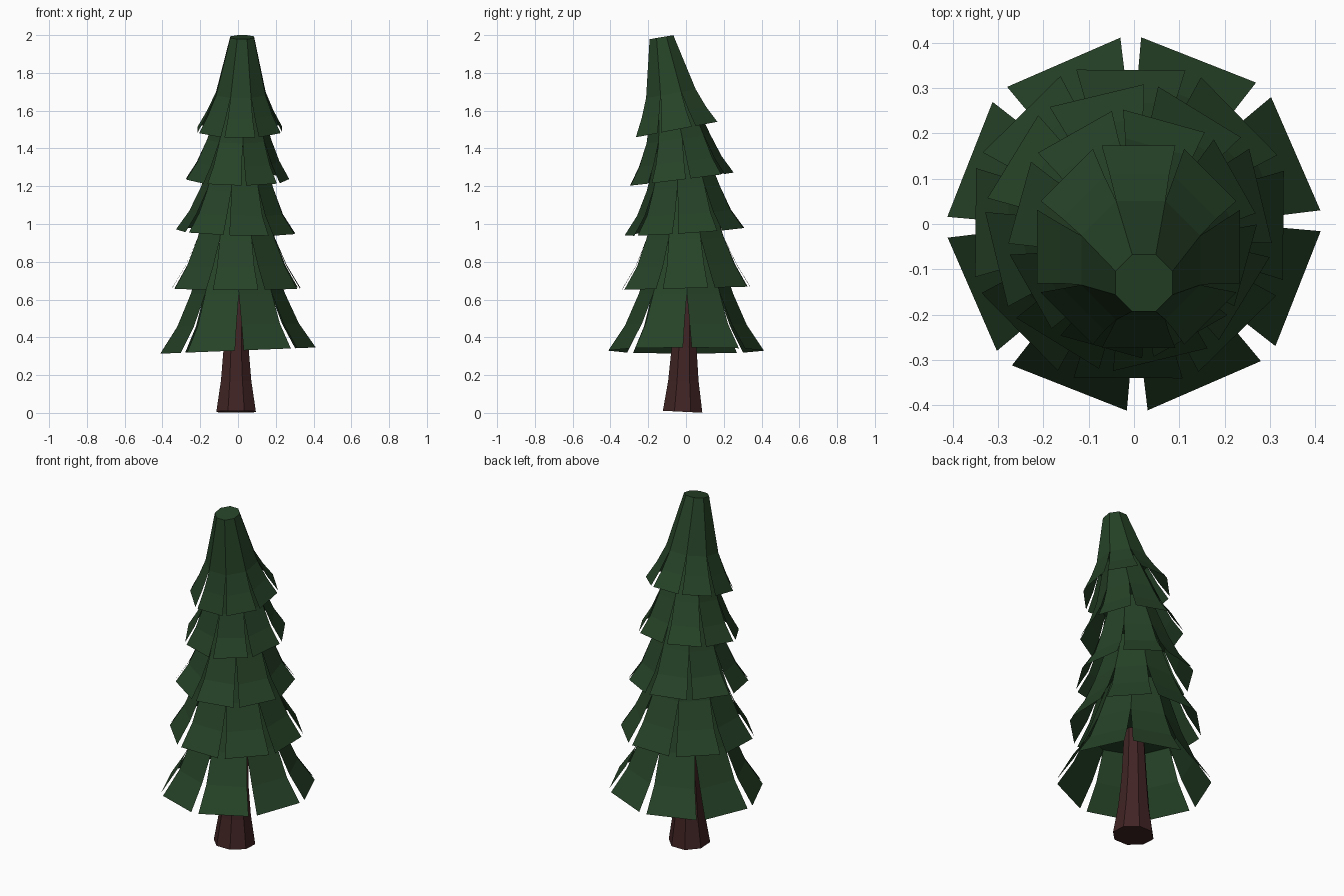
import bpy
import bmesh
import math

if "Cube" in bpy.data.objects:
    bpy.data.objects.remove(bpy.data.objects["Cube"])


def make_material(name, color):
    mat = bpy.data.materials.new(name)
    mat.diffuse_color = (*color, 1.0)
    mat.use_nodes = True
    mat.node_tree.nodes["Principled BSDF"].inputs["Base Color"].default_value = mat.diffuse_color
    return mat


GREEN = make_material("needle_green", (0.019, 0.054, 0.020))
BROWN = make_material("bark_brown", (0.052, 0.017, 0.017))
SIDES = 8


def ring_point(ring, angle):
    """Point on a tilted ring (cx, cy, z, radius, slope_x, slope_y)."""
    cx, cy, z, r, sx, sy = ring
    dx, dy = r * math.cos(angle), r * math.sin(angle)
    return (cx + dx, cy + dy, z + sx * dx + sy * dy)


def add_ring(bm, ring, turn):
    return [bm.verts.new(ring_point(ring, math.radians(turn) + i * math.tau / SIDES))
            for i in range(SIDES)]


def bridge(bm, low, high):
    for i in range(SIDES):
        j = (i + 1) % SIDES
        bm.faces.new((low[i], low[j], high[j], high[i]))


def finish(bm, name, mat):
    mesh = bpy.data.meshes.new(name)
    bm.to_mesh(mesh)
    bm.free()
    mesh.materials.append(mat)
    obj = bpy.data.objects.new(name, mesh)
    bpy.context.collection.objects.link(obj)
    return obj


def make_trunk():
    bm = bmesh.new()
    rings = [add_ring(bm, r, 22.5) for r in (
        (-0.01, -0.018, 0.006, 0.113, 0.0, -0.05),
        (-0.01, -0.014, 0.17, 0.087, 0, 0),
        (-0.01, -0.010, 0.35, 0.071, 0, 0),
        (0.0, 0.0, 0.63, 0.055, 0, 0))]
    for low, high in zip(rings, rings[1:]):
        bridge(bm, low, high)
    bm.faces.new(rings[0][::-1])
    bm.faces.new(rings[-1])
    finish(bm, "trunk", BROWN)


def make_tier(name, turn, gap, tip, kink, neck, top):
    """Closed eight-sided cone with eight split flaps flaring from its base."""
    bm = bmesh.new()
    neck_ring = add_ring(bm, neck, turn)
    top_ring = add_ring(bm, top, turn)
    bridge(bm, neck_ring, top_ring)
    bm.faces.new(top_ring)
    bm.faces.new(neck_ring[::-1])
    # Flaps: the gap between neighbours opens toward the tips
    for i in range(SIDES):
        j = (i + 1) % SIDES
        a = math.radians(turn + i * 360 / SIDES)
        b = a + math.tau / SIDES
        pairs = []
        for ring, g in ((tip, gap), (kink, gap * 0.75)):
            g = math.radians(g)
            pairs.append((bm.verts.new(ring_point(ring, a + g)),
                          bm.verts.new(ring_point(ring, b - g))))
        (t0, t1), (k0, k1) = pairs
        bm.faces.new((t0, t1, k1, k0))
        bm.faces.new((k0, k1, neck_ring[j], neck_ring[i]))
    finish(bm, name, GREEN)


make_trunk()

# Branch tiers, bottom to top, leaning gradually toward the front
make_tier("branch_tier_1", 1, 3.2,
          (0.0, 0.0, 0.33, 0.412, 0.04, 0.0), (0.0, 0.0, 0.465, 0.322, 0.03, 0.0),
          (0.0, 0.0, 0.63, 0.25, 0.0, 0.0), (-0.01, 0.0, 0.90, 0.16, 0.0, 0.0))
make_tier("branch_tier_2", 22, 3.0,
          (-0.01, 0.0, 0.66, 0.36, 0.0, 0.025), (-0.01, 0.0, 0.78, 0.285, 0.0, 0.025),
          (-0.01, -0.005, 0.92, 0.223, 0.0, 0.03), (-0.01, -0.01, 1.17, 0.14, 0.0, 0.05))
make_tier("branch_tier_3", 36, 2.8,
          (-0.012, -0.008, 0.96, 0.318, -0.03, 0.065),
          (-0.01, -0.01, 1.06, 0.25, -0.03, 0.065),
          (-0.005, -0.015, 1.19, 0.195, 0.0, 0.08), (0.0, -0.03, 1.42, 0.12, 0.0, 0.1))
make_tier("branch_tier_4", 7, 2.6,
          (-0.003, -0.022, 1.238, 0.275, -0.01, 0.125),
          (0.0, -0.03, 1.33, 0.22, 0.0, 0.13),
          (0.005, -0.04, 1.45, 0.17, 0.0, 0.14), (0.015, -0.08, 1.69, 0.10, 0.0, 0.17))
make_tier("branch_tier_5", 22.5, 2.5,
          (0.01, -0.05, 1.50, 0.238, 0.0, 0.19), (0.012, -0.065, 1.59, 0.187, 0.0, 0.19),
          (0.015, -0.08, 1.69, 0.142, 0.0, 0.18), (0.022, -0.13, 1.989, 0.068, 0.0, 0.17))
